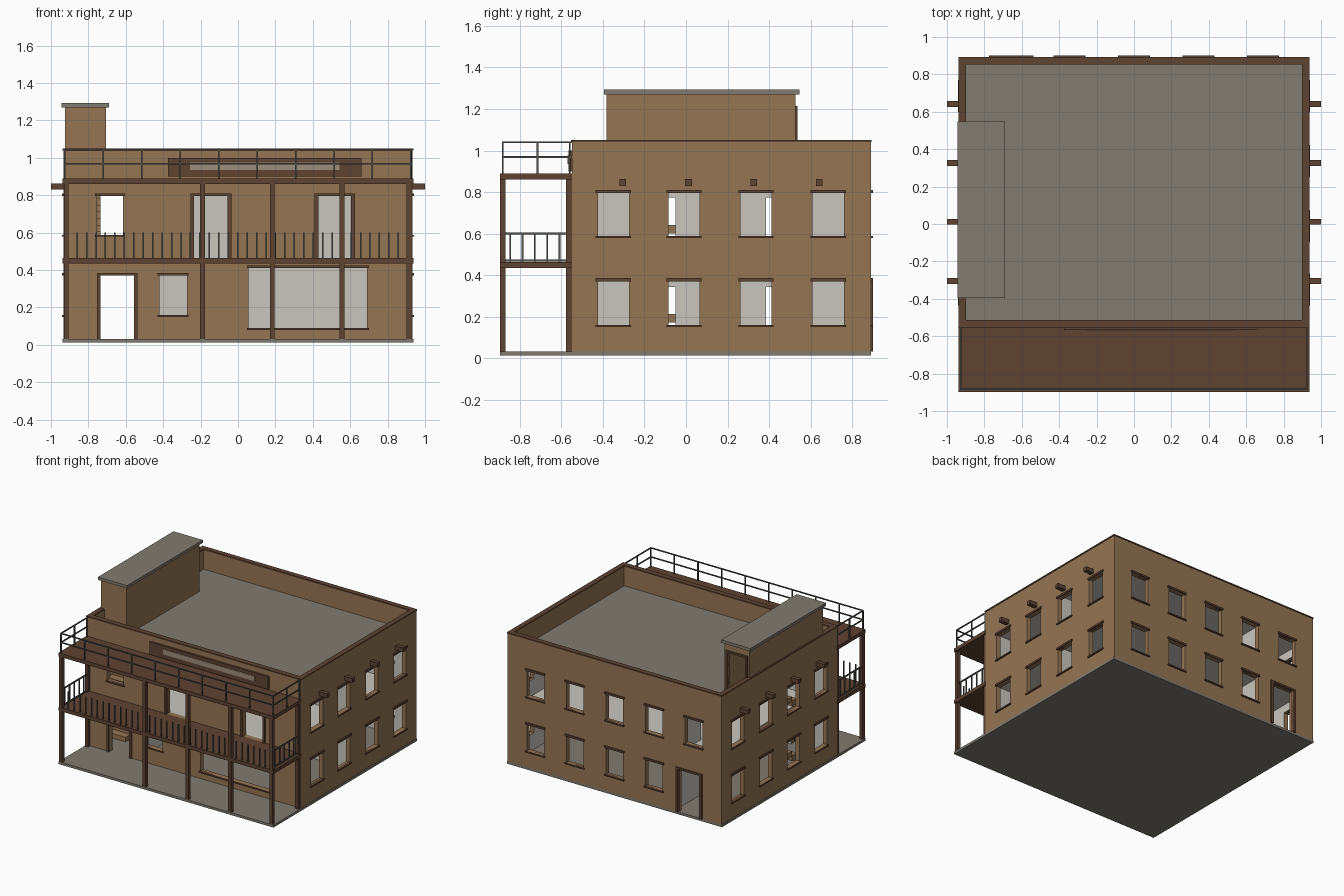
import bpy
import bmesh

if "Cube" in bpy.data.objects:
    bpy.data.objects.remove(bpy.data.objects["Cube"], do_unlink=True)


def material(name, r, g, b):
    m = bpy.data.materials.new(name)
    m.use_nodes = True
    m.diffuse_color = (r, g, b, 1)
    m.node_tree.nodes["Principled BSDF"].inputs["Base Color"].default_value = (r, g, b, 1)
    return m


ADOBE = material("tan adobe", 0.30, 0.18, 0.09)
WOOD = material("dark brown wood", 0.11, 0.056, 0.032)
STONE = material("grey roof", 0.22, 0.20, 0.165)
PLASTER = material("pale plaster", 0.59, 0.565, 0.515)
IRON = material("dark grey iron", 0.09, 0.09, 0.08)
PANEL = material("sign panel", 0.34, 0.27, 0.20)


def finish(name, bm, *mats):
    bmesh.ops.recalc_face_normals(bm, faces=bm.faces)
    mesh = bpy.data.meshes.new(name)
    bm.to_mesh(mesh)
    bm.free()
    for m in mats:
        mesh.materials.append(m)
    ob = bpy.data.objects.new(name, mesh)
    bpy.context.collection.objects.link(ob)
    return ob


def boxes(name, mat, *spans):
    """One object from boxes, each given as x0, x1, y0, y1, z0, z1."""
    bm = bmesh.new()
    for s in spans:
        verts = bmesh.ops.create_cube(bm, size=1)["verts"]
        for v in verts:
            for i in range(3):
                v.co[i] = s[2 * i + (v.co[i] > 0)]
    return finish(name, bm, mat)


def place(axis, u0, u1, d0, d1, z0, z1):
    """Box of a wall running along the axis, with depth across it."""
    d0, d1 = sorted((d0, d1))
    return (u0, u1, d0, d1, z0, z1) if axis == "x" else (d0, d1, u0, u1, z0, z1)


def wall(name, axis, outer, inner, u0, u1, z0, z1, holes=(), mats=(ADOBE, PLASTER)):
    """Wall with rectangular openings, plastered inside below the roof."""
    us = sorted({u0, u1, *[h[0] for h in holes], *[h[1] for h in holes]})
    zs = sorted({z0, z1, *[h[2] for h in holes], *[h[3] for h in holes],
                 *([CEIL] if z0 < CEIL < z1 else [])})
    solid = set()
    for i in range(len(us) - 1):
        for j in range(len(zs) - 1):
            u, z = (us[i] + us[i + 1]) / 2, (zs[j] + zs[j + 1]) / 2
            if not any(a < u < b and c < z < d for a, b, c, d in holes):
                solid.add((i, j))
    bm = bmesh.new()
    cache = {}

    def vert(i, j, d):
        if (i, j, d) not in cache:
            cache[i, j, d] = bm.verts.new((us[i], d, zs[j]) if axis == "x" else (d, us[i], zs[j]))
        return cache[i, j, d]

    for i, j in solid:
        ring = [(i, j), (i + 1, j), (i + 1, j + 1), (i, j + 1)]
        bm.faces.new([vert(*p, outer) for p in ring])
        back = bm.faces.new([vert(*p, inner) for p in ring])
        back.material_index = int(zs[j] < CEIL)
        beside = [(i, j - 1), (i + 1, j), (i, j + 1), (i - 1, j)]
        for k in range(4):
            if beside[k] not in solid:
                p, q = ring[k], ring[(k + 1) % 4]
                bm.faces.new([vert(*p, outer), vert(*q, outer), vert(*q, inner), vert(*p, inner)])
    return finish(name, bm, *mats)


def trim(name, axis, outer, side, holes, doors=()):
    """Lintels and sills for windows, lintels and jambs for doors."""
    a, b = outer + side * 0.01, outer - side * 0.02
    parts = []
    for u0, u1, z0, z1 in holes:
        parts.append(place(axis, u0 - 0.01, u1 + 0.01, a, b, z1, z1 + 0.015))
        parts.append(place(axis, u0 - 0.01, u1 + 0.01, a, b, z0 - 0.01, z0))
    for u0, u1, z0, z1 in doors:
        parts.append(place(axis, u0 - 0.02, u1 + 0.02, a, b, z1, z1 + 0.015))
        parts.append(place(axis, u0 - 0.02, u0, a, b, z0, z1))
        parts.append(place(axis, u1, u1 + 0.02, a, b, z0, z1))
    boxes(name, WOOD, *parts)


# Main levels and outline
GROUND, DECK, CEIL, ROOF, TOP = 0.032, 0.463, 0.863, 0.89, 1.04
X, XI = 0.932, 0.897
FRONT, FRONT_IN, BACK, BACK_IN = -0.55, -0.512, 0.89, 0.854
PORCH = -0.897
LOW, HIGH = (0.16, 0.37), (0.588, 0.795)

boxes("base_slab", STONE, (-0.937, 0.937, PORCH, BACK, 0.013, GROUND))

# Outer walls with windows and doors
front_windows = [(-0.755, -0.615, *HIGH), (-0.42, -0.274, *LOW), (0.057, 0.69, 0.09, 0.41)]
front_doors = [(-0.735, -0.557, GROUND, LOW[1]),
               (-0.235, -0.055, DECK, HIGH[1]), (0.43, 0.605, DECK, HIGH[1])]
wall("front_wall", "x", FRONT, FRONT_IN, -X, X, GROUND, TOP, front_windows + front_doors)
trim("front_trim", "x", FRONT, -1, front_windows, front_doors)

back_windows = [(0.345 * i - 0.075, 0.345 * i + 0.075, *h)
                for i in range(-2, 3) for h in (LOW, HIGH) if i > -2 or h == HIGH]
back_doors = [(-0.745, -0.557, GROUND, LOW[1])]
wall("back_wall", "x", BACK, BACK_IN, -X, X, GROUND, TOP, back_windows + back_doors)
trim("back_trim", "x", BACK, 1, back_windows, back_doors)

side_windows = [(y - 0.075, y + 0.075, *h)
                for y in (-0.35, -0.01, 0.337, 0.685) for h in (LOW, HIGH)]
for side, label in ((1, "left"), (-1, "right")):
    wall(label + "_wall", "y", side * X, side * XI, FRONT_IN, BACK_IN, GROUND, TOP, side_windows)
    trim(label + "_trim", "y", side * X, side, side_windows)
    boxes(label + "_roof_beams", WOOD,
          *[place("y", y - 0.016, y + 0.016, side * 0.92, side, 0.83, 0.863)
            for y in (-0.305, 0.012, 0.327, 0.642)])

# Parapet coping
boxes("parapet_coping", WOOD,
      (-0.937, 0.937, FRONT - 0.004, FRONT_IN, TOP, 1.05),
      (-0.937, 0.937, BACK_IN, BACK + 0.004, TOP, 1.05),
      (-0.937, -XI, FRONT_IN, BACK_IN, TOP, 1.05),
      (XI, 0.937, FRONT_IN, BACK_IN, TOP, 1.05))


# Roof and upper floor, open over the stairs
def slab(name, mat, z0, z1):
    boxes(name, mat, (-0.735, XI, FRONT_IN, BACK_IN, z0, z1),
          (-XI, -0.735, FRONT_IN, -0.35, z0, z1), (-XI, -0.735, 0.4, BACK_IN, z0, z1))


slab("flat_roof", STONE, 0.875, ROOF)
slab("ceiling", PLASTER, CEIL, 0.875)
slab("upper_floor", PLASTER, 0.434, DECK)

# Inner partitions
doorways = [(y, y + 0.17, z, z + 0.31) for y in (-0.22, 0.385) for z in (GROUND, DECK)]
wall("hall_partition", "y", -0.52, -0.50, FRONT_IN, BACK_IN, GROUND, CEIL, doorways,
     (PLASTER, PLASTER))
boxes("cross_partition", PLASTER, (-0.5, XI, 0.19, 0.21, GROUND, CEIL))

# Two flights of stairs
STEPS = 12
treads = []
for low, high in ((GROUND, DECK), (DECK, ROOF)):
    for i in range(STEPS):
        y, z = -0.35 + 0.75 * i / STEPS, low + (high - low) * (i + 1) / STEPS
        treads.append((-XI, -0.735, y, y + 0.75 / STEPS, z - 0.04, z))
boxes("stairs", ADOBE, *treads)

# Stair house on the roof
SX, SXR, SY, SYB, STOP = -0.925, -0.706, -0.383, 0.528, 1.27
stair_door = [(-0.89, -0.74, ROOF, 1.2)]
wall("stair_house_back", "x", SYB, SYB - 0.02, SX, SXR, ROOF, STOP, stair_door)
trim("stair_house_door_frame", "x", SYB, 1, [], stair_door)
boxes("stair_house_walls", ADOBE,
      (SX, SXR, SY, SY + 0.02, ROOF, STOP),
      (SXR - 0.02, SXR, SY + 0.02, SYB - 0.02, ROOF, STOP),
      (SX, SX + 0.02, SY + 0.02, SYB - 0.02, ROOF, STOP))
boxes("stair_house_cap", STONE, (-0.945, -0.69, -0.395, 0.547, STOP, 1.293))

# Porch decks and posts
for name, z in (("balcony_deck", DECK), ("porch_roof", ROOF)):
    boxes(name, WOOD, (-0.937, 0.937, PORCH, FRONT, z - 0.029, z))
post_x = (-0.918, -0.19, 0.183, 0.556, 0.914)
boxes("porch_posts", WOOD,
      *[(x - 0.013, x + 0.013, PORCH, PORCH + 0.027, GROUND, CEIL) for x in post_x],
      *[(x - 0.013, x + 0.013, FRONT - 0.027, FRONT, GROUND, CEIL)
        for x in (post_x[0], post_x[-1])])

# Balcony railing: free bars in front, railed at both ends
T = 0.004
RY = PORCH + 0.014
bars = [(x - T, x + T, RY - T, RY + T, DECK, 0.6)
        for x in [-0.86 + 0.0505 * i for i in range(35)]]
for x in (post_x[0], post_x[-1]):
    bars += [(x - T, x + T, PORCH, FRONT, z, z + 0.01) for z in (0.466, 0.595)]
    bars += [(x - T, x + T, y - T, y + T, DECK, 0.6)
             for y in [-0.847 + 0.0595 * i for i in range(5)]]
boxes("balcony_railing", IRON, *bars)

# Roof railing
rails = [(x - T, x + T, RY - T, RY + T, ROOF, TOP)
         for x in [-0.925 + 0.2055 * i for i in range(10)]]
for z in (0.965, TOP - 0.004):
    rails.append((-0.925, 0.925, RY - T, RY + T, z, z + 0.008))
    rails += [(x - T, x + T, RY, FRONT, z, z + 0.008) for x in (-0.925, 0.925)]
rails += [(x - T, x + T, y - T, y + T, ROOF, TOP)
          for x in (-0.925, 0.925) for y in (-0.715, FRONT - 0.01)]
boxes("roof_railing", IRON, *rails)

# Blank sign board on the parapet
boxes("sign_frame", WOOD, (-0.375, 0.66, -0.566, FRONT, 0.90, 1.0))
boxes("sign_panel", PANEL, (-0.257, 0.543, -0.57, -0.564, 0.935, 0.975))
